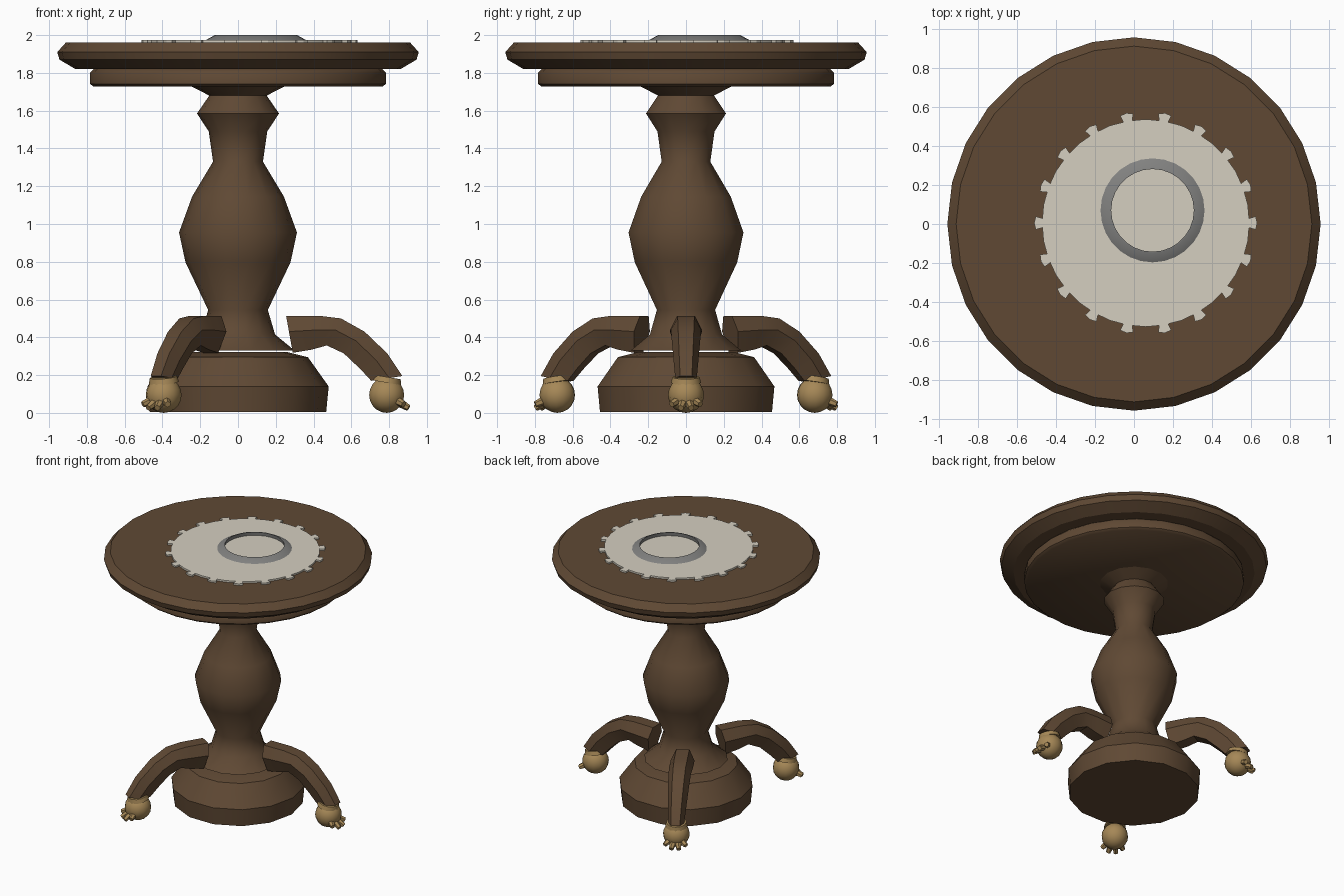
import bpy, bmesh
from math import sin, cos, pi, radians
from mathutils import Vector, Matrix

cube = bpy.data.objects.get("Cube")
if cube:
    bpy.data.objects.remove(cube, do_unlink=True)


def material(name, rgb):
    m = bpy.data.materials.new(name)
    m.use_nodes = True
    m.diffuse_color = (*rgb, 1)
    m.node_tree.nodes["Principled BSDF"].inputs["Base Color"].default_value = (*rgb, 1)
    return m


WOOD = material("brown wood", (0.115, 0.066, 0.034))
GOLD = material("old brass", (0.38, 0.245, 0.095))
CLOTH = material("cream cloth", (0.66, 0.62, 0.53))
GREY = material("grey metal", (0.22, 0.22, 0.215))


def finish(name, bm, mat, angle=35):
    bmesh.ops.recalc_face_normals(bm, faces=bm.faces)
    mesh = bpy.data.meshes.new(name)
    bm.to_mesh(mesh)
    bm.free()
    mesh.materials.append(mat)
    ob = bpy.data.objects.new(name, mesh)
    bpy.context.collection.objects.link(ob)
    bpy.ops.object.select_all(action='DESELECT')
    ob.select_set(True)
    bpy.context.view_layer.objects.active = ob
    bpy.ops.object.shade_smooth_by_angle(angle=radians(angle))
    return ob


def bridge(bm, a, b):
    n = len(a)
    for i in range(n):
        bm.faces.new((a[i], a[(i + 1) % n], b[(i + 1) % n], b[i]))


def loft(name, loops, mat, angle=35, closed=False):
    """Skin a row of point loops; cap the ends or join them up."""
    bm = bmesh.new()
    rings = [[bm.verts.new(p) for p in loop] for loop in loops]
    for a, b in zip(rings, rings[1:]):
        bridge(bm, a, b)
    if closed:
        bridge(bm, rings[-1], rings[0])
    else:
        bm.faces.new(rings[0])
        bm.faces.new(rings[-1])
    return finish(name, bm, mat, angle)


def circle(r, z, sides, cx=0, cy=0):
    return [(cx + r * cos(2 * pi * i / sides), cy + r * sin(2 * pi * i / sides), z)
            for i in range(sides)]


def lathe(name, profile, sides, mat, angle=35, centre=(0, 0), closed=False):
    return loft(name, [circle(r, z, sides, *centre) for r, z in profile], mat, angle, closed)


# Turned wooden parts
lathe("table_top", [(0.86, 1.82), (0.945, 1.87), (0.957, 1.91), (0.912, 1.96)], 28, WOOD, 28)
lathe("under_top", [(0.765, 1.727), (0.783, 1.742), (0.783, 1.8), (0.765, 1.82)], 28, WOOD, 50)
lathe("column", [(0.3, 0.33), (0.196, 0.415), (0.158, 0.545), (0.278, 0.797), (0.312, 0.955),
                 (0.243, 1.145), (0.132, 1.33), (0.155, 1.49), (0.217, 1.585), (0.152, 1.68),
                 (0.25, 1.73)], 14, WOOD, 50)
lathe("base", [(0.467, 0.005), (0.48, 0.14), (0.37, 0.295), (0.26, 0.322)], 14, WOOD, 40)

# Scalloped cloth with flared tabs
edge = []
for i in range(18):
    a = radians(20 * i)
    for r, off in ((0.53, -0.045), (0.565, -0.06), (0.572, 0), (0.565, 0.06), (0.53, 0.045)):
        edge.append((0.06 + r * cos(a + off), 0.005 + r * sin(a + off)))
    edge.append((0.06 + 0.532 * cos(a + pi / 18), 0.005 + 0.532 * sin(a + pi / 18)))
loft("cloth", [[(x, y, z) for x, y in edge] for z in (1.958, 1.973)], CLOTH, 20)

# Hollow dish rim on the cloth
lathe("dish_rim", [(0.272, 1.97), (0.218, 2.0), (0.212, 2.0), (0.216, 1.97)], 28, GREY, 35,
      (0.095, 0.07), closed=True)

# Legs: upper and lower edge of the curve, with the half width
stations = [((0.255, 0.512), (0.29, 0.318), 0.085), ((0.43, 0.514), (0.39, 0.335), 0.085),
            ((0.545, 0.5), (0.47, 0.357), 0.08), ((0.67, 0.43), (0.56, 0.315), 0.075),
            ((0.79, 0.315), (0.65, 0.23), 0.066), ((0.87, 0.195), (0.705, 0.17), 0.057)]


def leg_section(top, low, w):
    top, low = Vector(top), Vector(low)
    mid = top.lerp(low, 0.42)
    n = w * 0.55
    return [(p.x, y, p.y) for p, y in
            ((top, -n), (top, n), (mid, w), (low, n), (low, -n), (mid, -w))]


def add_cone(bm, start, end, r1, r2, sides):
    d = end - start
    m = Matrix.Translation((start + end) / 2) @ d.to_track_quat('Z', 'Y').to_matrix().to_4x4()
    bmesh.ops.create_cone(bm, cap_ends=True, segments=sides, radius1=r1, radius2=r2,
                          depth=d.length, matrix=m)


def foot_part(name, build):
    bm = bmesh.new()
    build(bm)
    return finish(name, bm, GOLD)


BALL = Vector((0.787, 0, 0.095))


def build_ball(bm):
    bmesh.ops.create_uvsphere(bm, u_segments=14, v_segments=10, radius=0.095,
                              matrix=Matrix.Translation(BALL))
    # Collar where the leg meets the ball
    add_cone(bm, Vector((0.785, 0, 0.16)), Vector((0.79, 0, 0.19)), 0.08, 0.072, 12)


def build_toes(bm):
    for y, x, z in ((-0.076, 0.09, 0.045), (-0.028, 0.116, 0.026),
                    (0.028, 0.116, 0.026), (0.076, 0.09, 0.045)):
        tip = Vector((BALL.x + x, y, z))
        add_cone(bm, BALL.lerp(tip, 0.45), tip, 0.026, 0.017, 6)


for k, side in enumerate(("left", "back_right", "front_right")):
    parts = [loft(side + "_leg", [leg_section(*s) for s in stations], WOOD, 30),
             foot_part(side + "_ball_foot", build_ball),
             foot_part(side + "_toes", build_toes)]
    for ob in parts:
        ob.rotation_euler.z = radians(120 * k)
